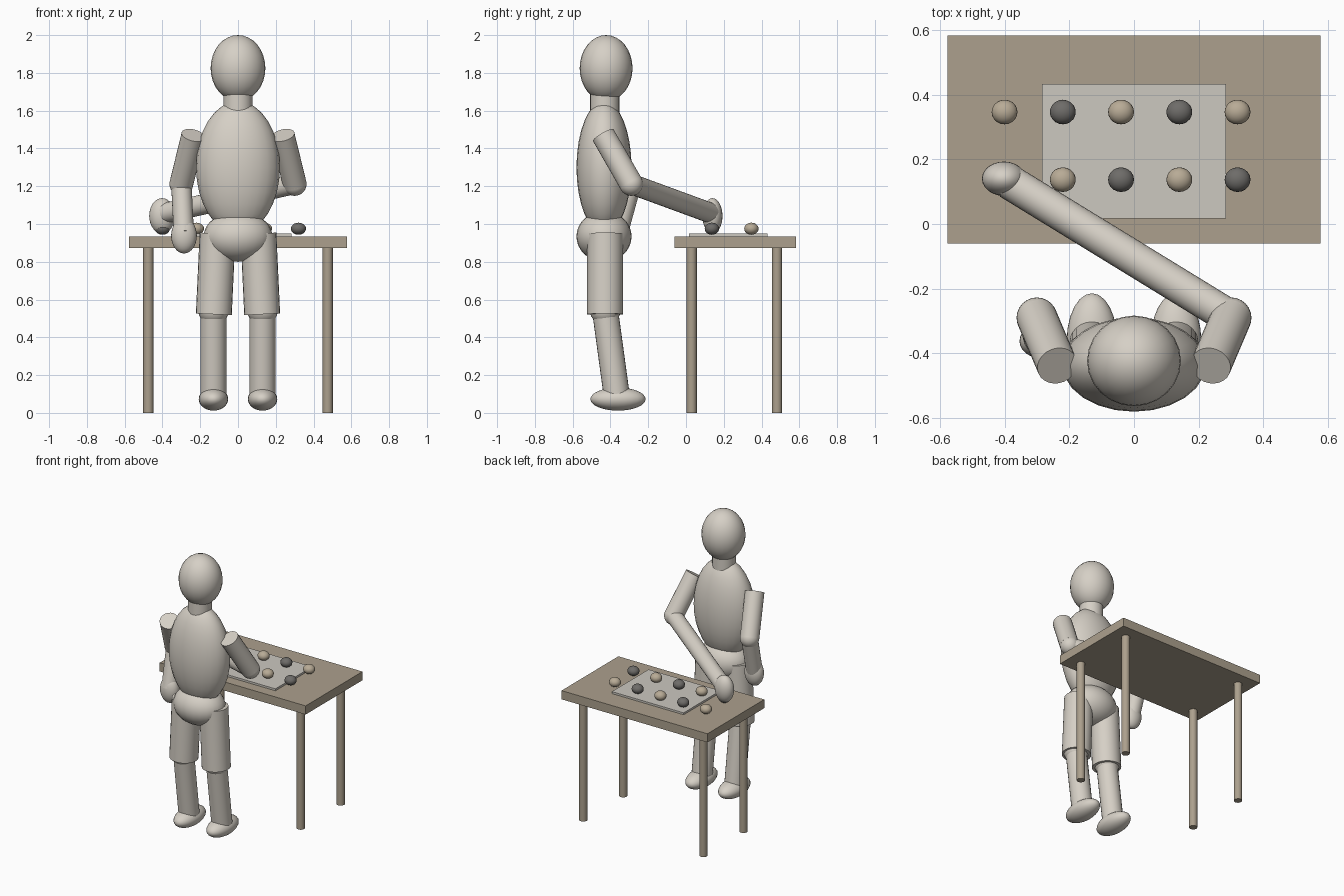
import bpy, math
from mathutils import Vector

if "Cube" in bpy.data.objects:
    bpy.data.objects.remove(bpy.data.objects["Cube"])


def material(name, rgb):
    m = bpy.data.materials.new(name)
    lin = [((c / 255 + 0.055) / 1.055) ** 2.4 for c in rgb]
    m.diffuse_color = (*lin, 1)
    m.use_nodes = True
    m.node_tree.nodes["Principled BSDF"].inputs["Base Color"].default_value = m.diffuse_color
    return m


BODY = material("pale grey", (214, 208, 198))
WOOD = material("brown grey", (172, 160, 141))
MAT = material("light grey", (204, 200, 192))
TAN = material("tan", (184, 171, 150))
DARK = material("dark grey", (110, 108, 105))


def finish(name, mat, smooth=True):
    ob = bpy.context.object
    ob.name = name
    ob.data.materials.append(mat)
    if smooth:
        bpy.ops.object.shade_smooth_by_angle(angle=math.radians(40))
    return ob


def ellipsoid(name, centre, radii, mat=BODY, seg=24, rings=16):
    bpy.ops.mesh.primitive_uv_sphere_add(segments=seg, ring_count=rings, radius=1, location=centre)
    bpy.context.object.scale = radii
    bpy.ops.object.transform_apply(location=False, rotation=False, scale=True)
    return finish(name, mat)


def rod(name, a, b, r, mat=BODY, seg=24):
    a, b = Vector(a), Vector(b)
    bpy.ops.mesh.primitive_cylinder_add(vertices=seg, radius=r, depth=(b - a).length, location=(a + b) / 2)
    bpy.context.object.rotation_euler = (b - a).to_track_quat('Z', 'Y').to_euler()
    return finish(name, mat)


def box(name, lo, hi, mat):
    lo, hi = Vector(lo), Vector(hi)
    bpy.ops.mesh.primitive_cube_add(size=1, location=(lo + hi) / 2)
    bpy.context.object.scale = hi - lo
    bpy.ops.object.transform_apply(location=False, rotation=False, scale=True)
    return finish(name, mat, False)


# Table with round legs and a board on top
box("table_top", (-0.577, -0.06, 0.873), (0.577, 0.582, 0.935), WOOD)
for x in (-0.475, 0.475):
    for y in (0.03, 0.482):
        rod("table_leg", (x, y, 0), (x, y, 0.875), 0.027, WOOD, 16)
box("board", (-0.284, 0.017, 0.935), (0.284, 0.432, 0.949), MAT)

# Two rows of alternating pebbles
for row, y in enumerate((0.137, 0.346)):
    for i in range(5):
        ellipsoid("pebble", (-0.4 + 0.18 * i, y, 0.975), (0.04, 0.038, 0.032),
                  TAN if (i + row) % 2 else DARK, 20, 12)

# Head, neck and trunk
ellipsoid("head", (0, -0.423, 1.825), (0.145, 0.14, 0.175))
rod("neck", (0, -0.43, 1.58), (0, -0.43, 1.74), 0.077)
ellipsoid("torso", (0, -0.434, 1.3), (0.222, 0.146, 0.35))
ellipsoid("pelvis", (0, -0.434, 0.934), (0.182, 0.146, 0.134))

for s in (-1, 1):
    # Legs
    rod("thigh", (s * 0.108, -0.428, 0.95), (s * 0.128, -0.428, 0.522), 0.095)
    ellipsoid("knee", (s * 0.13, -0.428, 0.547), (0.082, 0.082, 0.082))
    rod("shin", (s * 0.13, -0.428, 0.54), (s * 0.13, -0.368, 0.1), 0.069)
    ellipsoid("foot", (s * 0.13, -0.36, 0.073), (0.078, 0.146, 0.061))
    # Upper arms
    rod("upper_arm", (s * 0.237, -0.438, 1.47), (s * 0.3, -0.29, 1.212), 0.063)
    ellipsoid("elbow", (s * 0.3, -0.29, 1.212), (0.063, 0.063, 0.063))

# One forearm reaches over the table, the other hangs down
for elbow, wrist, hand in (
        ((0.3, -0.29, 1.212), (-0.385, 0.13, 1.058), (-0.402, 0.14, 1.043)),
        ((-0.3, -0.29, 1.212), (-0.287, -0.362, 0.95), (-0.286, -0.362, 0.938))):
    rod("forearm", elbow, wrist, 0.054)
    ellipsoid("hand", hand, (0.068, 0.053, 0.094))
